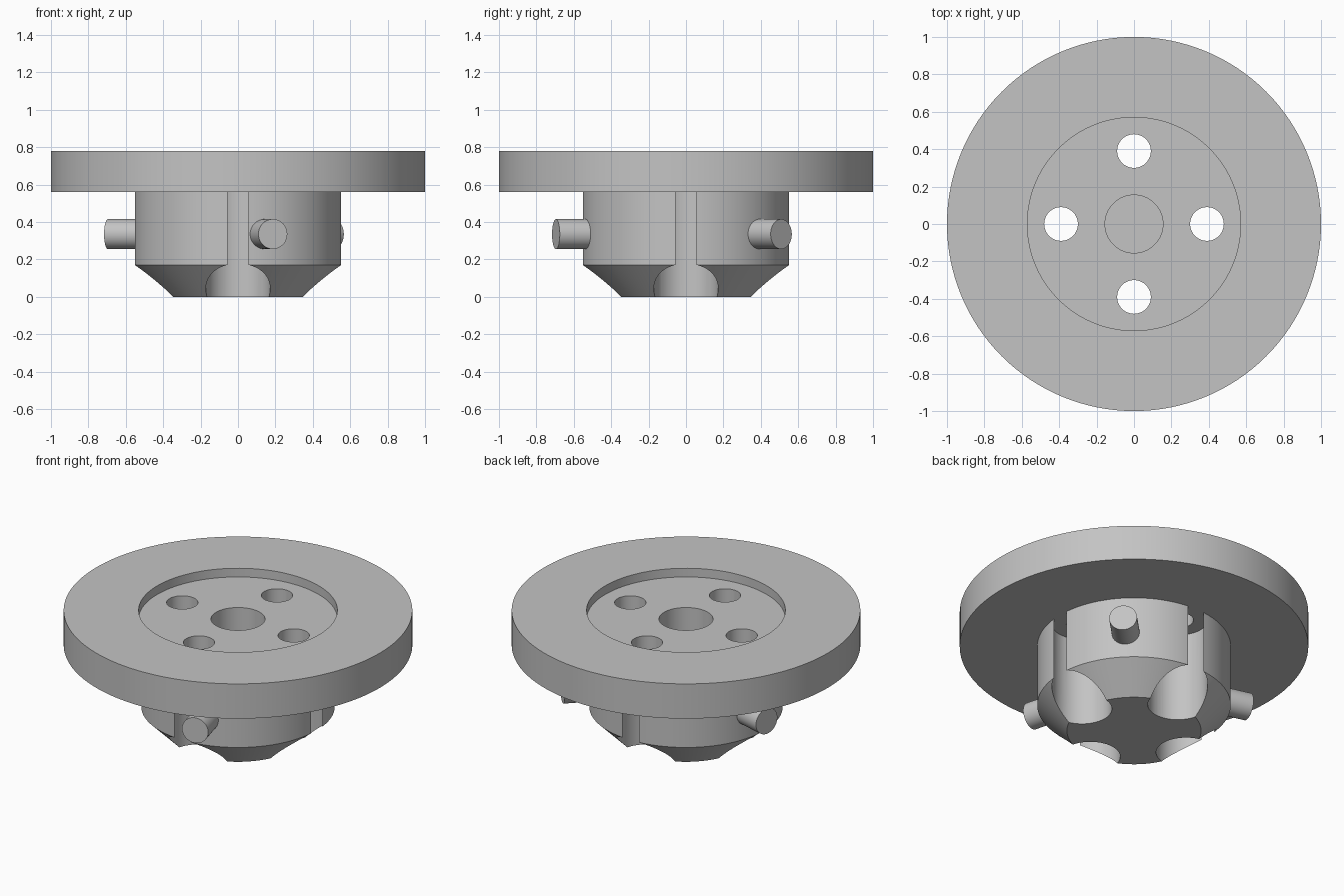
import bpy, bmesh, math
from mathutils import Matrix, Vector

if "Cube" in bpy.data.objects:
    bpy.data.objects.remove(bpy.data.objects["Cube"], do_unlink=True)

grey = bpy.data.materials.new("plain_grey")
grey.use_nodes = True
grey.diffuse_color = (0.55, 0.55, 0.55, 1)
grey.node_tree.nodes["Principled BSDF"].inputs["Base Color"].default_value = grey.diffuse_color

BOLT_RADIUS = 0.39  # distance of the bolt holes from the axis
QUARTERS = [math.radians(a) for a in (0, 90, 180, 270)]


def make_object(name, bm):
    bmesh.ops.remove_doubles(bm, verts=bm.verts, dist=1e-5)
    bmesh.ops.recalc_face_normals(bm, faces=bm.faces)
    mesh = bpy.data.meshes.new(name)
    bm.to_mesh(mesh)
    bm.free()
    mesh.materials.append(grey)
    obj = bpy.data.objects.new(name, mesh)
    bpy.context.collection.objects.link(obj)
    return obj


def activate(obj):
    bpy.ops.object.select_all(action='DESELECT')
    obj.select_set(True)
    bpy.context.view_layer.objects.active = obj


def smooth(obj):
    activate(obj)
    bpy.ops.object.shade_smooth_by_angle(angle=math.radians(25))


def lathe(name, profile, closed=False, steps=128):
    """Spin an (r, z) profile about the z axis."""
    bm = bmesh.new()
    verts = [bm.verts.new((r, 0, z)) for r, z in profile]
    ends = verts[1:] + verts[:1] if closed else verts[1:]
    edges = [bm.edges.new(pair) for pair in zip(verts, ends)]
    bmesh.ops.spin(bm, geom=verts + edges, cent=(0, 0, 0), axis=(0, 0, 1),
                   angle=math.tau, steps=steps, use_merge=False)
    return make_object(name, bm)


def bore(target, radius, bottom, top):
    """Cut four vertical holes on the bolt circle."""
    bm = bmesh.new()
    for a in QUARTERS:
        place = Matrix.Translation((BOLT_RADIUS * math.cos(a),
                                    BOLT_RADIUS * math.sin(a), (bottom + top) / 2))
        bmesh.ops.create_cone(bm, cap_ends=True, segments=64, radius1=radius,
                              radius2=radius, depth=top - bottom, matrix=place)
    cutter = make_object("hole_cutter", bm)
    cutter.hide_render = True
    mod = target.modifiers.new("holes", 'BOOLEAN')
    mod.operation = 'DIFFERENCE'
    mod.solver = 'EXACT'
    mod.object = cutter
    activate(target)
    bpy.ops.object.modifier_apply(modifier=mod.name)
    bpy.data.objects.remove(cutter, do_unlink=True)


# Flange: wide disc with a shallow round recess and a central bore
flange = lathe("flange", [(0.155, 0.56), (1, 0.56), (1, 0.78), (0.57, 0.78),
                          (0.57, 0.725), (0.155, 0.725)], closed=True)
bore(flange, 0.09, 0.4, 0.9)
smooth(flange)

# Hub: cylinder with a chamfered foot, blind bore and open bolt-head channels
hub = lathe("hub", [(0, 0), (0.385, 0), (0.555, 0.17), (0.555, 0.56),
                    (0.155, 0.56), (0.155, 0.17), (0, 0.17)])
bore(hub, 0.172, -0.1, 0.7)
smooth(hub)

# Three locking pins around the hub
for i, degrees in enumerate((-75, 45, 165)):
    a = math.radians(degrees)
    direction = Vector((math.cos(a), math.sin(a), 0))
    inner, outer = 0.53, 0.72
    place = (Matrix.Translation(direction * (inner + outer) / 2 + Vector((0, 0, 0.335)))
             @ direction.to_track_quat('Z', 'Y').to_matrix().to_4x4())
    bm = bmesh.new()
    bmesh.ops.create_cone(bm, cap_ends=True, segments=48, radius1=0.08,
                          radius2=0.08, depth=outer - inner, matrix=place)
    smooth(make_object(f"pin_{i + 1}", bm))
